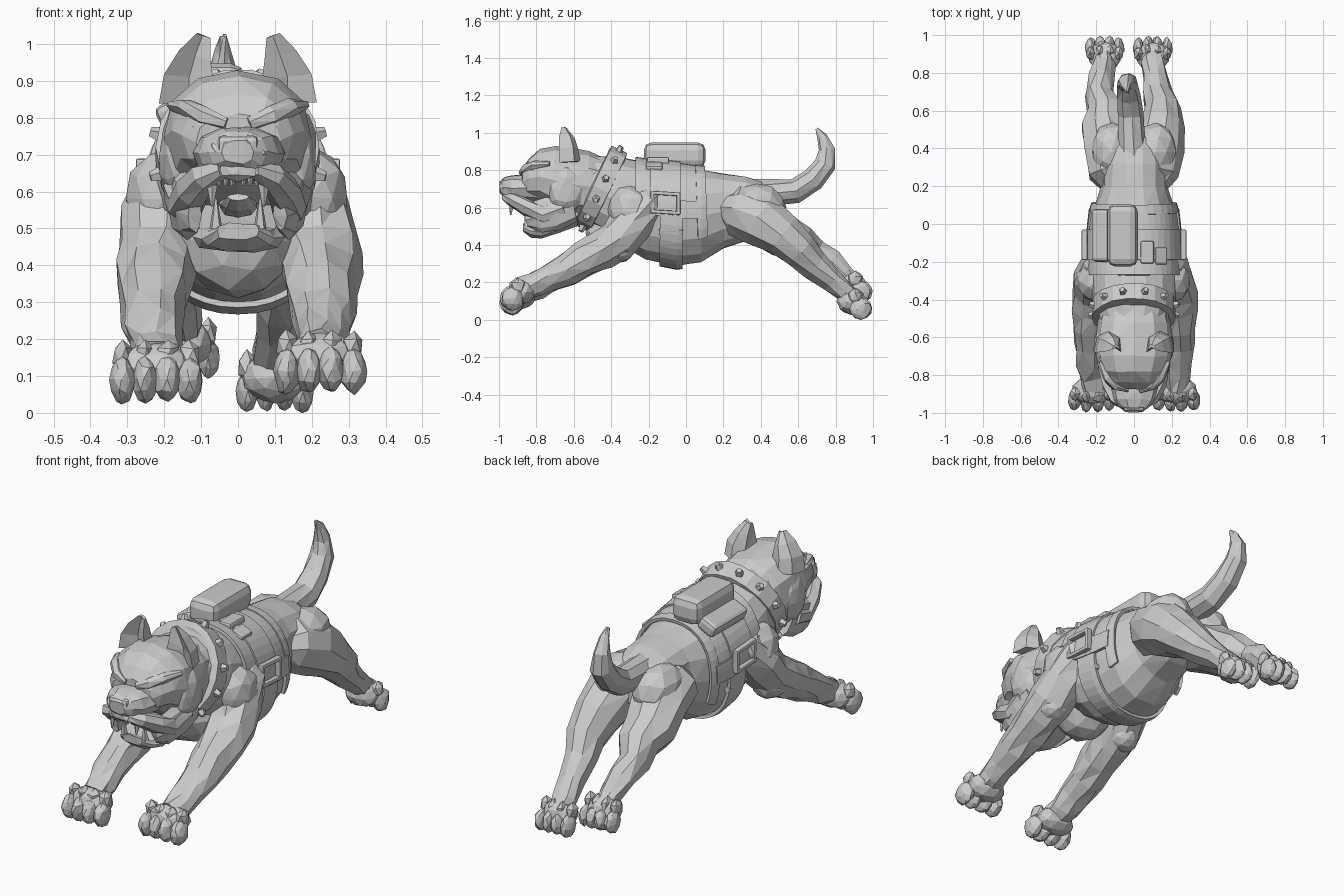
import bpy, bmesh, math, random
from mathutils import Vector, Matrix

if "Cube" in bpy.data.objects:
    bpy.data.objects.remove(bpy.data.objects["Cube"])

random.seed(4)
grey = bpy.data.materials.new("plain grey")
grey.diffuse_color = (0.6, 0.6, 0.6, 1)
grey.use_nodes = True
grey.node_tree.nodes["Principled BSDF"].inputs["Base Color"].default_value = grey.diffuse_color


def finish(name, bm, jitter=0.0):
    bmesh.ops.recalc_face_normals(bm, faces=bm.faces)
    if jitter:
        bmesh.ops.triangulate(bm, faces=bm.faces)
        for v in bm.verts:
            v.co += Vector([random.uniform(-jitter, jitter) for _ in range(3)])
    me = bpy.data.meshes.new(name)
    bm.to_mesh(me)
    bm.free()
    me.materials.append(grey)
    ob = bpy.data.objects.new(name, me)
    bpy.context.collection.objects.link(ob)
    return ob


def skin(name, rings, closed=True, jitter=0.0):
    """Join rings of points into a surface."""
    bm = bmesh.new()
    vs = [[bm.verts.new(p) for p in r] for r in rings]
    n = len(vs[0])
    for a, b in zip(vs, vs[1:]):
        for i in range(n if closed else n - 1):
            j = (i + 1) % n
            bm.faces.new((a[i], a[j], b[j], b[i]))
    if closed:
        bm.faces.new(vs[0])
        bm.faces.new(vs[-1])
    return finish(name, bm, jitter)


def power(c, p):
    return math.copysign(abs(c) ** p, c)


def circle(n, p=1.0):
    angles = [2 * math.pi * i / n for i in range(n)]
    return [(power(math.cos(a), p), power(math.sin(a), p)) for a in angles]


def loft(name, path, n=9, jitter=0.004, prof=None):
    """Path entries: x, y, z, half width, half height; rings follow the path."""
    prof = prof or circle(n)
    pts = [Vector(p[:3]) for p in path]
    rings = []
    for i, p in enumerate(path):
        t = (pts[min(i + 1, len(pts) - 1)] - pts[max(i - 1, 0)]).normalized()
        side = (Vector((1, 0, 0)) - t * t.x).normalized()
        up = side.cross(t)
        rings.append([pts[i] + side * u * p[3] + up * v * p[-1] for u, v in prof])
    return skin(name, rings, True, jitter)


def upright(name, secs, n=12, p=0.88, jitter=0.004):
    """Sections: y, top, bottom, half width."""
    return skin(name, [[(u * w, y, (t + b) / 2 + v * (t - b) / 2) for u, v in circle(n, p)]
                       for y, t, b, w in secs], True, jitter)


def blob(name, loc, r, sub=2, jitter=0.004):
    bm = bmesh.new()
    bmesh.ops.create_icosphere(bm, subdivisions=sub, radius=1,
                               matrix=Matrix.Translation(loc) @ Matrix.Diagonal((*r, 1)))
    return finish(name, bm, jitter)


def spike(name, base, direction, r1, r2, h, n=5):
    d = Vector(direction).normalized()
    bm = bmesh.new()
    m = Matrix.Translation(Vector(base) + d * h / 2) @ d.to_track_quat('Z', 'Y').to_matrix().to_4x4()
    bmesh.ops.create_cone(bm, cap_ends=True, segments=n, radius1=r1, radius2=r2, depth=h, matrix=m)
    return finish(name, bm)


def box(name, loc, size, bevel=0.006, rot=(0, 0, 0)):
    bm = bmesh.new()
    bmesh.ops.create_cube(bm, size=1, matrix=Matrix.Diagonal((*size, 1)))
    ob = finish(name, bm)
    ob.location, ob.rotation_euler = loc, rot
    mod = ob.modifiers.new("bevel", 'BEVEL')
    mod.width, mod.segments = bevel, 2
    return ob


# Torso
TORSO = [(-.62, .87, .56, .15), (-.48, .88, .48, .20), (-.36, .875, .40, .23), (-.22, .845, .32, .235),
         (-.05, .825, .285, .23), (.08, .805, .305, .215), (.20, .785, .38, .175), (.32, .765, .42, .17),
         (.40, .74, .47, .16), (.46, .70, .52, .12)]
upright("torso", TORSO, 14)
blob("chest", (0, -.40, .47), (.16, .14, .16))


def torso_at(y):
    for a, b in zip(TORSO, TORSO[1:]):
        if a[0] <= y <= b[0]:
            k = (y - a[0]) / (b[0] - a[0])
            return [m + (q - m) * k for m, q in zip(a, b)]


def band(name, y0, y1, off, a0, a1, lean=0.0):
    """Harness strip lying on the torso between two angles."""
    rings = []
    for i in range(5):
        ring = []
        for j in range(21):
            a = math.radians(a0 + (a1 - a0) * j / 20)
            y = y0 + (y1 - y0) * i / 4 + lean * math.sin(a)
            _, t, b, w = torso_at(y)
            ring.append((power(math.cos(a), .88) * (w + off), y,
                         (t + b) / 2 + power(math.sin(a), .88) * ((t - b) / 2 + off)))
        rings.append(ring)
    ob = skin(name, rings, False)
    mod = ob.modifiers.new("thickness", 'SOLIDIFY')
    mod.thickness, mod.offset = .016, 0


# Harness
band("harness_vest", -.27, .09, .008, 8, 172)
band("harness_rear_strap", .06, .11, .013, -25, 205, -.01)
band("harness_girth_strap", -.14, -.02, .01, -180, 0)
band("harness_back_strap", -.19, -.03, .016, 0, 180)
for a in (-2, 166):
    band("harness_side_strap", -.29, .08, .016, a, a + 16)
for s in (-1, 1):
    for dz in (-.05, .05):
        box("buckle_bar", (s * .262, -.11, .625 + dz), (.03, .16, .02), rot=(-.06, 0, 0))
    for dy in (-.07, .07):
        box("buckle_bar", (s * .262, -.11 + dy, .625 - dy * .06), (.03, .02, .12))
    box("strap_loop", (s * .222, -.08, .47), (.035, .13, .03), rot=(0, s * .3, 0))

# Back pack
box("pack", (-.06, -.06, .88), (.16, .33, .135), .04)
box("pack_side_pouch", (-.17, -.06, .815), (.10, .28, .07), .02, (0, -.45, 0))
box("pack_clip", (.07, -.15, .85), (.07, .12, .04), .01)
box("pack_clip", (.14, -.17, .82), (.07, .09, .03), .01, (0, .4, 0))

# Collar and studs
axis, cup, cc = Vector((0, -.9, .43)).normalized(), Vector((0, .43, .9)).normalized(), Vector((0, -.455, .70))
loft("collar", [(*(cc + axis * d), .222 - e, .236 - e) for d, e in
                ((-.05, .03), (-.045, 0), (.045, 0), (.05, .03))], 18, .002)
for i in range(12):
    a = 2 * math.pi * (i + .5) / 12
    d = Vector((math.cos(a), 0, 0)) + cup * math.sin(a)
    p = cc + Vector((math.cos(a) * .212, 0, 0)) + cup * math.sin(a) * .226
    spike("collar_stud", p, d, .024, .014, .034)

# Head
upright("skull", [(-.42, .86, .52, .17), (-.52, .90, .52, .195), (-.62, .92, .53, .205), (-.70, .93, .56, .20),
                  (-.78, .91, .62, .178), (-.84, .865, .64, .15), (-.875, .81, .66, .115)])
upright("muzzle", [(-.78, .80, .62, .13), (-.87, .775, .63, .125), (-.93, .775, .635, .11),
                   (-.97, .765, .65, .08), (-.995, .74, .675, .045)], 10)
upright("lower_jaw", [(-.58, .62, .50, .14), (-.68, .56, .46, .14), (-.77, .515, .435, .125),
                      (-.83, .505, .44, .10), (-.87, .515, .47, .06)], 10)
loft("tongue", [(0, -.87, .585, .03, .012), (0, -.83, .565, .045, .02), (0, -.75, .555, .05, .025),
                (0, -.66, .58, .05, .02)], 8, .002)
box("nose", (0, -.968, .725), (.11, .05, .055), .015)
blob("lip_front", (0, -.965, .66), (.06, .025, .035), 1)
for s in (-1, 1):
    blob("cheek", (s * .16, -.64, .70), (.055, .10, .13))
    loft("upper_lip", [(s * .04, -.965, .66, .025), (s * .09, -.925, .64, .04), (s * .125, -.85, .60, .045),
                       (s * .14, -.76, .56, .05), (s * .155, -.65, .60, .05)], 7)
    loft("jowl", [(s * .115, -.85, .535, .02, .045), (s * .135, -.79, .55, .035, .085),
                  (s * .145, -.70, .57, .045, .095), (s * .15, -.60, .60, .04, .08)], 8)
    loft("brow", [(s * .03, -.875, .785, .018), (s * .09, -.86, .805, .026), (s * .14, -.81, .83, .024),
                  (s * .18, -.73, .835, .015)], 6)
    blob("eye", (s * .105, -.852, .77), (.025, .015, .015), 1, 0)
    blob("nostril_wing", (s * .05, -.965, .715), (.03, .02, .025), 1)
    spike("upper_fang", (s * .07, -.93, .63), (0, -.1, -1), .018, .004, .07)
    spike("lower_fang", (s * .06, -.85, .50), (0, -.1, 1), .018, .004, .08)
    for k in range(3):
        spike("small_tooth", (s * (.015 + .018 * k), -.955 + .003 * k, .645), (0, 0, -1), .01, .004, .03, 4)
    # Ear with a hollow front
    hollow = [(-1, .5), (-.8, -.6), (0, -1), (.8, -.6), (1, .5), (0, -.1)]
    loft("ear", [(s * .135, -.64, .84, .078, .075), (s * .132, -.645, .91, .068, .07),
                 (s * .115, -.65, .97, .045, .052), (s * .095, -.655, 1.022, .02, .018)], 6, .002, hollow)

# Tail
loft("tail", [(-.01, .34, .67, .08), (-.015, .46, .68, .073), (-.02, .58, .69, .068), (-.03, .68, .75, .066),
              (-.035, .745, .83, .056), (-.04, .75, .91, .043), (-.04, .725, .98, .025), (-.04, .70, 1.022, .008)])


def paw(name, c, fwd, w, r):
    x, y, z = c
    blob(name + "_pad", c, (w * .98, .078, .068))
    for k in (-1.5, -.5, .5, 1.5):
        drop = .008 * abs(k)
        tx, ty = x + k * w * .54, y + fwd * (.06 - drop)
        blob(name + "_toe", (tx, ty, z - .032 - drop * .4), (w * .32, r, r * 1.05))
        blob(name + "_toe_knuckle", (tx, ty - fwd * .03, z + .03), (w * .28, .042, .045), 1)


# Front legs
for s, dz in ((-1, 0), (1, .025)):
    loft("front_leg", [(s * .15, -.12, .68, .05), (s * .175, -.20, .62, .105), (s * .20, -.29, .52, .12),
                       (s * .215, -.37, .43, .115), (s * .225, -.45, .375, .108), (s * .23, -.55, .325, .098),
                       (s * .23, -.64, .265, .085), (s * .23, -.73, .215 + dz / 2, .074),
                       (s * .225, -.80, .17 + dz, .068), (s * .22, -.87, .14 + dz, .065)], 9, .009)
    blob("elbow", (s * .225, -.36, .375), (.085, .085, .07))
    blob("shoulder", (s * .20, -.30, .58), (.105, .12, .14), 2, .006)
    paw("front_paw", (s * .222, -.88, .125 + dz), -1, .112, .06)

# Rear legs: the right one reaches lower than the left
for s, dz, foot in ((-1, .09, .155), (1, 0, .10)):
    loft("rear_leg", [(s * .08, .18, .60, .07), (s * .11, .27, .585, .13), (s * .13, .40, .535, .14),
                      (s * .15, .52, .45, .125), (s * .15, .61, .37 + dz * .4, .103),
                      (s * (foot + .03), .69, .29 + dz * .7, .08), (s * (foot + .015), .78, .215 + dz, .065),
                      (s * foot, .85, .15 + dz, .058), (s * foot, .91, .095 + dz, .05)], 9, .008)
    blob("hip", (s * .115, .38, .60), (.115, .16, .13))
    paw("rear_paw", (s * foot, .885, .095 + dz), 1, .092, .055)
